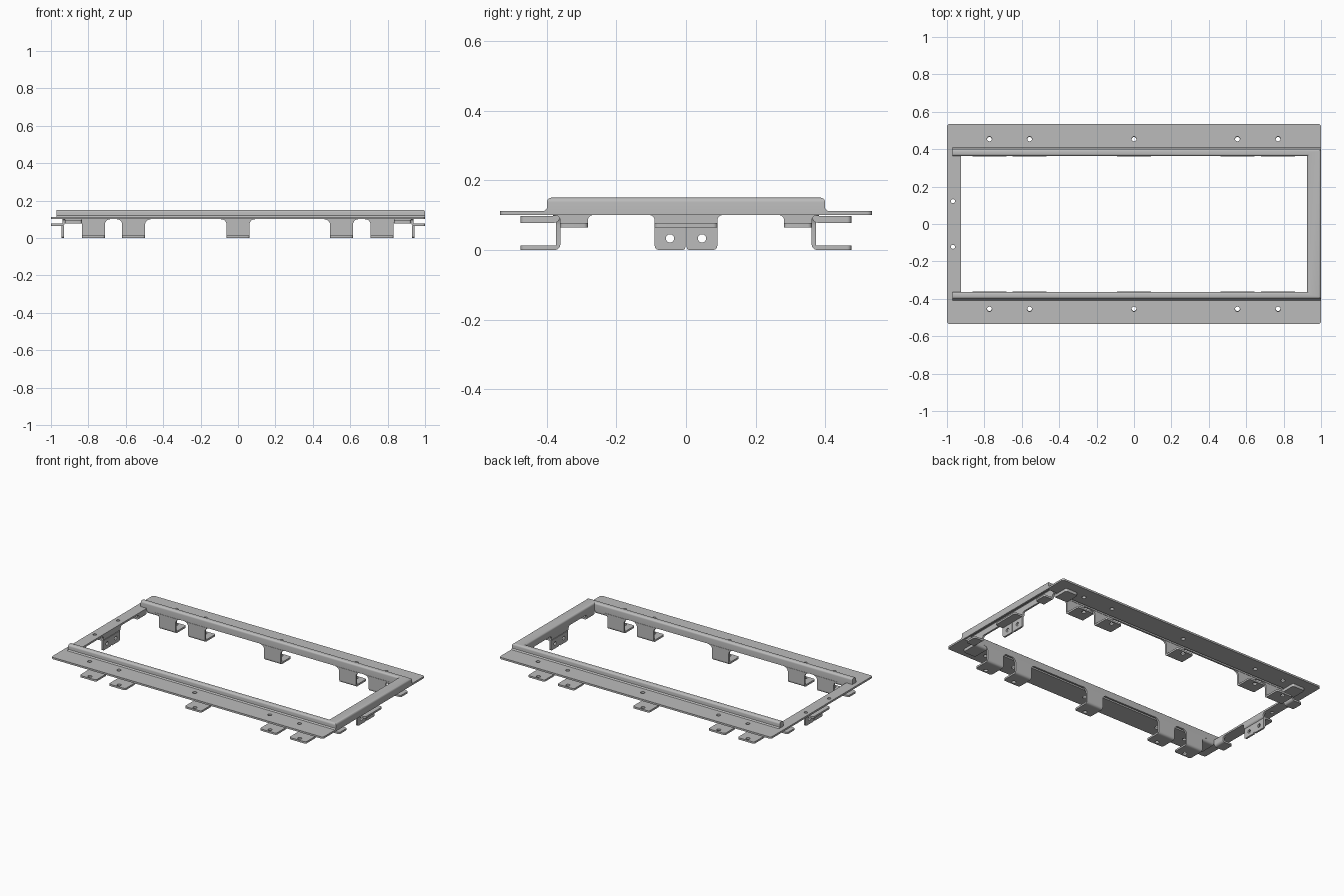
import bpy, bmesh
from math import cos, sin, pi, radians
from mathutils import Matrix, Vector

cube = bpy.data.objects.get("Cube")
if cube:
    bpy.data.objects.remove(cube)

# single sheet-metal grey
steel = bpy.data.materials.new("grey_steel")
steel.use_nodes = True
GREY = (0.5, 0.5, 0.5, 1)
steel.diffuse_color = GREY
steel.node_tree.nodes["Principled BSDF"].inputs["Base Color"].default_value = GREY

T = 0.012       # sheet thickness
BASE = 0.10     # underside of the main flange
TOP = 0.15      # top of the raised rim
IN_X, IN_Y = 0.926, 0.363   # half size of the opening
RIM_Y = 0.40    # outer face of the raised rim
parts = []


def rounded(points, radii, steps=5):
    """Round the chosen corners of a polygon; radii maps index to radius."""
    out = []
    for i, p in enumerate(points):
        p, r = Vector(p), radii.get(i, 0)
        if not r:
            out.append(p)
            continue
        a = p + (Vector(points[i - 1]) - p).normalized() * r
        b = p + (Vector(points[(i + 1) % len(points)]) - p).normalized() * r
        c = a + b - p
        for k in range(steps + 1):
            t = k / steps * pi / 2
            out.append(c + (a - c) * cos(t) + (b - c) * sin(t))
    return out


def circle(x, y, r, n=20):
    return [(x + r * cos(2 * pi * k / n), y + r * sin(2 * pi * k / n)) for k in range(n)]


def add_plate(bm, outline, holes, depth, matrix):
    """Extrude a flat outline with holes and add it to bm."""
    cu = bpy.data.curves.new("outline", "CURVE")
    cu.dimensions = "2D"
    cu.fill_mode = "BOTH"
    cu.extrude = depth / 2
    for loop in [outline] + holes:
        s = cu.splines.new("POLY")
        s.points.add(len(loop) - 1)
        for pt, p in zip(s.points, loop):
            pt.co = (p[0], p[1], 0, 1)
        s.use_cyclic_u = True
    ob = bpy.data.objects.new("outline", cu)
    bpy.context.collection.objects.link(ob)
    dg = bpy.context.evaluated_depsgraph_get()
    me = bpy.data.meshes.new_from_object(ob.evaluated_get(dg))
    me.transform(matrix)
    bm.from_mesh(me)
    bpy.data.objects.remove(ob)
    bpy.data.curves.remove(cu)
    bpy.data.meshes.remove(me)


def to_mesh(bm, name):
    bmesh.ops.remove_doubles(bm, verts=bm.verts, dist=1e-5)
    bmesh.ops.recalc_face_normals(bm, faces=bm.faces)
    me = bpy.data.meshes.new(name)
    bm.to_mesh(me)
    bm.free()
    me.materials.clear()
    me.materials.append(steel)
    return me


def place(name, me, matrix=Matrix()):
    ob = bpy.data.objects.new(name, me)
    ob.matrix_world = matrix
    bpy.context.collection.objects.link(ob)
    parts.append(ob)


def level(z):
    return Matrix.Translation((0, 0, z))


def upright(y):
    """Outline drawn in x and z, standing at y."""
    return Matrix.Translation((0, y, 0)) @ Matrix.Rotation(pi / 2, 4, "X")


SIDEWAYS = Matrix(((0, 0, 1, 0), (1, 0, 0, 0), (0, 1, 0, 0), (0, 0, 0, 1)))


def tab_mesh(name, width, foot_z, v0, v1, hole_v=None, t=T):
    """Folded tab: flared hanging wall, bend, and outward foot along +y."""
    bm = bmesh.new()
    w, b = width / 2, 0.02
    z0 = foot_z + b
    r = min(0.03, BASE - z0)
    # wall with flared top corners
    wall = [(-w, z0), (w, z0), (w, BASE), (w + r, BASE), (-w - r, BASE), (-w, BASE)]
    wall = rounded(wall, {2: r * 0.98, 5: r * 0.98})
    add_plate(bm, wall, [], t, upright(v0 + t / 2))
    # rounded bend
    bend = [(v0, z0), (v0, foot_z), (v0 + b, foot_z), (v0 + b, foot_z + t),
            (v0 + t, foot_z + t), (v0 + t, z0)]
    add_plate(bm, rounded(bend, {1: 0.016}), [], width, SIDEWAYS)
    # foot
    foot = rounded([(-w, v0 + b), (w, v0 + b), (w, v1), (-w, v1)], {2: 0.012, 3: 0.012})
    holes = [circle(0, hole_v, 0.013)] if hole_v else []
    add_plate(bm, foot, holes, t, level(foot_z + t / 2))
    return to_mesh(bm, name)


# main flange: both long sides and the flat left end
HOLE_X = (-0.773, -0.558, 0, 0.553, 0.77)
HOLE_Y = 0.455
outline = [(-1, -0.535), (1, -0.535), (1, -0.39), (-IN_X, -0.39),
           (-IN_X, 0.39), (1, 0.39), (1, 0.535), (-1, 0.535)]
outline = rounded(outline, {0: 0.015, 1: 0.015, 6: 0.015, 7: 0.015})
holes = [circle(x, s * HOLE_Y, 0.013) for x in HOLE_X for s in (1, -1)]
holes += [circle(-0.968, s * 0.122, 0.011) for s in (1, -1)]
bm = bmesh.new()
add_plate(bm, outline, holes, T, level(BASE + T / 2))
place("main_flange", to_mesh(bm, "main_flange"))

# raised rim: channel swept round three sides with mitred corners
w = RIM_Y - IN_Y
profile = [(0, BASE), (0, TOP), (w, TOP), (w, BASE), (w - T, BASE),
           (w - T, TOP - T), (T, TOP - T), (T, BASE)]
profile = rounded(profile, {1: 0.013, 2: 0.013, 5: 0.003, 6: 0.003})
bm = bmesh.new()
rings = []
for end_x, s in ((-0.97, 1), (1, 1), (1, -1), (-0.97, -1)):
    ring = []
    for d, z in profile:
        inset = d if d < w / 2 else d + (1 - IN_X) - w
        x = 1 - inset if end_x > 0 else end_x
        ring.append(bm.verts.new((x, s * (RIM_Y - d), z)))
    rings.append(ring)
n = len(profile)
for a, b in zip(rings, rings[1:]):
    for i in range(n):
        j = (i + 1) % n
        bm.faces.new((a[i], a[j], b[j], b[i]))
bm.faces.new(rings[0])
bm.faces.new(rings[-1])
place("raised_rim", to_mesh(bm, "raised_rim"))

# rim end caps and the small bend where the rim meets the flange
for s, side in ((1, "back"), (-1, "front")):
    bm = bmesh.new()
    cap = rounded([(IN_Y, BASE), (RIM_Y, BASE), (RIM_Y, TOP), (IN_Y, TOP)], {2: 0.013, 3: 0.013})
    add_plate(bm, cap, [], T, Matrix.Translation((-0.97 + T / 2, 0, 0)) @ SIDEWAYS)
    z = BASE + T
    bend = rounded([(RIM_Y, z), (RIM_Y + 0.008, z), (RIM_Y - 0.001, z + 0.008)], {})
    add_plate(bm, bend, [], 1.97, Matrix.Translation((0.015, 0, 0)) @ SIDEWAYS)
    turn = Matrix.Scale(s, 4, (0, 1, 0))
    bm.transform(turn)
    place(side + "_rim_end_and_bend", to_mesh(bm, side + "_rim_end"))

# long side tabs with drilled feet, and shallow corner feet
long_tab = tab_mesh("long_tab", 0.122, 0, IN_Y - 0.002, 0.475, HOLE_Y - 0.003)
corner_foot = tab_mesh("corner_foot", 0.09, 0.078, IN_Y, 0.475, None, 0.019)
for s, side in ((1, "back"), (-1, "front")):
    turn = Matrix.Rotation(0 if s > 0 else pi, 4, "Z")
    for i, x in enumerate(HOLE_X):
        place(f"{side}_tab_{i + 1}", long_tab, Matrix.Translation((x, 0, 0)) @ turn)
    for x in (-0.88, 0.88):
        place(f"{side}_corner_foot", corner_foot, Matrix.Translation((x, 0, 0)) @ turn)

# short end feet and drilled hanging brackets
end_foot = tab_mesh("end_foot", 0.08, 0.065, IN_X, 1.0)
end_shelf = tab_mesh("end_shelf", 0.18, 0.065, IN_X, 1.0)
bm = bmesh.new()
for s in (1, -1):
    half = [(s * 0.002, 0), (s * 0.09, 0), (s * 0.09, 0.066), (s * 0.002, 0.066)]
    add_plate(bm, rounded(half, {0: 0.008, 1: 0.012}), [circle(s * 0.046, 0.033, 0.012)],
              T, upright(0.937))
bracket = to_mesh(bm, "end_bracket")
for side, angle in (("left", -90), ("right", 90)):
    turn = Matrix.Rotation(radians(angle), 4, "Z")
    place(side + "_end_shelf", end_shelf, turn)
    place(side + "_end_bracket", bracket, turn)
    for y in (-0.322, 0.322):
        place(side + "_end_foot", end_foot, Matrix.Translation((0, y, 0)) @ turn)

# smooth the bends, keep the folds sharp
bpy.ops.object.select_all(action="DESELECT")
for ob in parts:
    ob.select_set(True)
bpy.context.view_layer.objects.active = parts[0]
bpy.ops.object.shade_smooth_by_angle(angle=radians(30))
